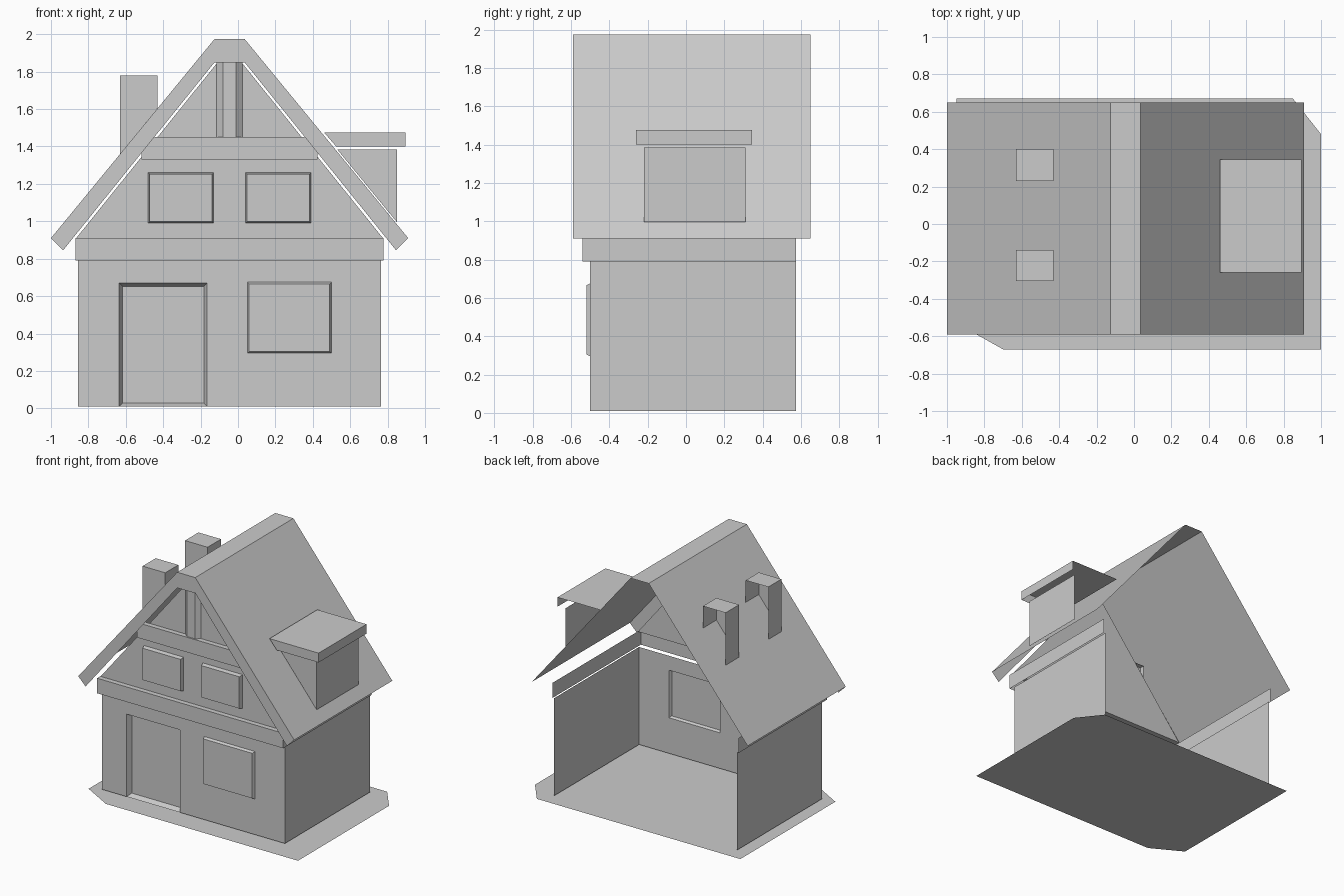
import bpy
import bmesh

if "Cube" in bpy.data.objects:
    bpy.data.objects.remove(bpy.data.objects["Cube"], do_unlink=True)

grey = bpy.data.materials.new("plain_grey")
grey.use_nodes = True
grey.diffuse_color = (0.6, 0.6, 0.6, 1)
grey.node_tree.nodes["Principled BSDF"].inputs["Base Color"].default_value = (0.6, 0.6, 0.6, 1)

CX = -0.045        # centre line of the house
FRONT = -0.5       # front wall plane
LEDGE = -0.54      # front of projecting beams
BACK = 0.575       # open back edge
FLOOR = 0.01


def sheet(name, polygons):
    """Join thin polygons into one object."""
    bm = bmesh.new()
    for poly in polygons:
        bm.faces.new([bm.verts.new(p) for p in poly])
    bmesh.ops.remove_doubles(bm, verts=bm.verts, dist=0.0005)
    mesh = bpy.data.meshes.new(name)
    bm.to_mesh(mesh)
    bm.free()
    mesh.materials.append(grey)
    obj = bpy.data.objects.new(name, mesh)
    bpy.context.collection.objects.link(obj)
    return obj


def upright(x0, x1, z0, z1, y):
    return [(x0, y, z0), (x1, y, z0), (x1, y, z1), (x0, y, z1)]


def side(x, y0, y1, z0, z1):
    return [(x, y0, z0), (x, y1, z0), (x, y1, z1), (x, y0, z1)]


def level(x0, x1, y0, y1, z):
    return [(x0, y0, z), (x1, y0, z), (x1, y1, z), (x0, y1, z)]


def bridge(a, b, closed=True):
    n = len(a)
    return [[a[i], a[(i + 1) % n], b[(i + 1) % n], b[i]]
            for i in range(n if closed else n - 1)]


def panel(name, x0, x1, z0, z1, depth, inset):
    """Tapered panel pushed out of or into the front wall."""
    rim = upright(x0, x1, z0, z1, FRONT)
    face = upright(x0 + inset, x1 - inset, z0 + inset, z1 - inset, FRONT + depth)
    sheet(name, bridge(rim, face) + [face])


def roof_z(x):
    """Height of the roof surface above x."""
    return 1.975 - (abs(x - CX) - 0.08) * 1.217


# Ground plate with clipped corners
sheet("ground_plate", [[(-0.70, -0.67, 0), (1, -0.67, 0), (1, 0.48, 0),
                        (0.85, 0.67, 0), (-0.95, 0.67, 0), (-0.95, -0.53, 0)]])

# Front wall with openings for door and window
door = (-0.635, -0.165, FLOOR, 0.67)
window = (0.05, 0.5, 0.295, 0.675)
xs = [-0.855, door[0], door[1], window[0], window[1], 0.765]
cells = []
for i, (a, b) in enumerate(zip(xs, xs[1:])):
    if i == 1:
        spans = [(door[3], 0.79)]
    elif i == 3:
        spans = [(FLOOR, window[2]), (window[3], 0.79)]
    else:
        spans = [(FLOOR, 0.79)]
    cells += [upright(a, b, lo, hi, FRONT) for lo, hi in spans]
sheet("front_wall", cells)
panel("door", *door, 0.04, 0.018)
panel("lower_window", *window, -0.02, 0.01)
for label, x0 in (("right", -0.48), ("left", 0.04)):
    panel(label + "_upper_window", x0, x0 + 0.35, 0.99, 1.26, -0.03, 0.008)

# Side walls with thin inner panels
for label, s in (("left", 1), ("right", -1)):
    sheet(label + "_wall", [side(CX + s * 0.81, FRONT, BACK, FLOOR, 0.79)])
    sheet(label + "_inner_panel", [side(CX + s * 0.805, -0.3, 0.3, 0.2, 0.68)])

# Projecting band above the ground floor
lo, hi = CX - 0.823, CX + 0.823
sheet("floor_band", [upright(lo, hi, 0.79, 0.91, LEDGE),
                     level(lo, hi, LEDGE, FRONT, 0.91),
                     side(lo, LEDGE, BACK, 0.79, 0.91),
                     side(hi, LEDGE, BACK, 0.79, 0.91)])

# Gable, cross beam and angled post
sheet("gable_wall", [[(CX - 0.82, FRONT, 0.91), (CX + 0.82, FRONT, 0.91),
                      (CX + 0.068, FRONT, 1.845), (CX - 0.068, FRONT, 1.845)]])
lo, hi = CX - 0.47, CX + 0.47
sheet("gable_beam", [upright(lo, hi, 1.33, 1.45, LEDGE),
                     level(lo, hi, LEDGE, FRONT, 1.45),
                     side(lo, LEDGE, FRONT, 1.33, 1.45),
                     side(hi, LEDGE, FRONT, 1.33, 1.45)])
plan = [(-0.07, FRONT), (-0.035, FRONT - 0.03), (0.035, FRONT - 0.03), (0.07, FRONT)]
sheet("gable_post", bridge([(CX + x, y, 1.45) for x, y in plan],
                           [(CX + x, y, 1.85) for x, y in plan], closed=False))

# Thin roof with a flat ridge and a front fascia
outer = [(-0.955, 0.91), (-0.08, 1.975), (0.08, 1.975), (0.955, 0.91)]
inner = [(-0.89, 0.845), (-0.08, 1.85), (0.08, 1.85), (0.89, 0.845)]


def at_y(profile, y):
    return [(CX + x, y, z) for x, z in profile]


sheet("roof", bridge(at_y(outer, -0.59), at_y(outer, 0.65), closed=False))
sheet("roof_fascia", bridge(at_y(outer, -0.59), at_y(inner, -0.59), closed=False))

# Chimneys, open at the back and below
x0, x1 = -0.63, -0.43
za, zb, top = roof_z(x0), roof_z(x1), 1.78
for label, y0, y1 in (("front", -0.305, -0.14), ("back", 0.23, 0.4)):
    sheet(label + "_chimney", [
        [(x0, y0, za), (x1, y0, zb), (x1, y0, top), (x0, y0, top)],
        side(x0, y0, y1, za, top), side(x1, y0, y1, zb, top),
        level(x0, x1, y0, y1, top)])

# Dormer walls and flat cap, open at the back
sheet("dormer_walls", [
    side(0.85, -0.22, 0.31, 0.995, 1.385),
    [(0.53, -0.22, 1.385), (0.85, -0.22, 0.995), (0.85, -0.22, 1.385)]])
sheet("dormer_roof", [
    level(0.46, 0.895, -0.26, 0.345, 1.475),
    side(0.895, -0.26, 0.345, 1.4, 1.475),
    [(0.525, -0.26, 1.4), (0.895, -0.26, 1.4),
     (0.895, -0.26, 1.475), (0.46, -0.26, 1.475)]])
